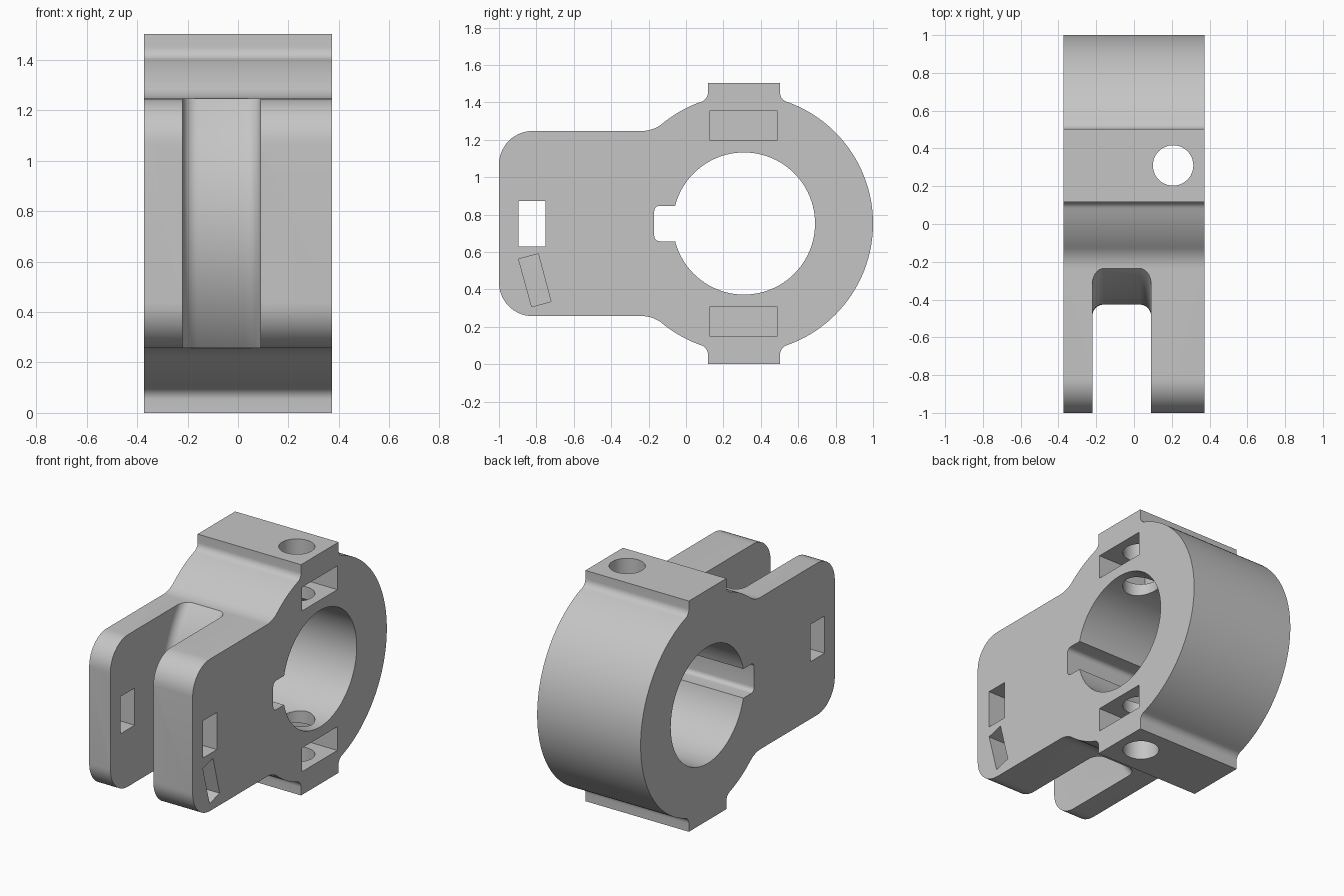
import bpy, bmesh
from math import sin, cos, pi, atan2, hypot, sqrt, radians

if "Cube" in bpy.data.objects:
    bpy.data.objects.remove(bpy.data.objects["Cube"])

HALF_W = 0.373           # half thickness along x
CY, CZ = 0.31, 0.752     # bore axis
RING, BORE = 0.69, 0.38
ARM, PAD = 0.495, 0.193  # arm half height, pad half width
BOLT_X, BOLT_R = 0.207, 0.107

grey = bpy.data.materials.new("plain grey")
grey.use_nodes = True
colour = (0.56, 0.56, 0.56, 1)
grey.diffuse_color = colour
grey.node_tree.nodes["Principled BSDF"].inputs["Base Color"].default_value = colour


def loft(name, sections):
    """Solid through a list of closed loops with equal point counts."""
    bm = bmesh.new()
    rings = [[bm.verts.new(p) for p in s] for s in sections]
    n = len(rings[0])
    for a, b in zip(rings, rings[1:]):
        for i in range(n):
            j = (i + 1) % n
            bm.faces.new((a[i], a[j], b[j], b[i]))
    bm.faces.new(rings[0])
    bm.faces.new(rings[-1])
    bmesh.ops.recalc_face_normals(bm, faces=bm.faces)
    mesh = bpy.data.meshes.new(name)
    bm.to_mesh(mesh)
    bm.free()
    mesh.materials.append(grey)
    ob = bpy.data.objects.new(name, mesh)
    bpy.context.collection.objects.link(ob)
    return ob


def prism(name, points, x0, x1):
    """Extrude a (y, z) outline along x."""
    return loft(name, [[(x, y, z) for y, z in points] for x in (x0, x1)])


def arc(cx, cy, r, a0, a1, n):
    return [(cx + r * cos(a0 + (a1 - a0) * i / n),
             cy + r * sin(a0 + (a1 - a0) * i / n)) for i in range(n + 1)]


def rect(y0, y1, z0, z1):
    return [(y0, z0), (y1, z0), (y1, z1), (y0, z1)]


# Upper half of the outline, relative to the bore axis
corner, neck, pad_fillet = 0.18, 0.17, 0.05
neck_z = ARM + neck
neck_y = -sqrt((RING + neck) ** 2 - neck_z ** 2)
neck_a = atan2(neck_z, neck_y)
pad_y = PAD + pad_fillet
pad_z = sqrt((RING + pad_fillet) ** 2 - pad_y ** 2)
pad_a = atan2(pad_z, pad_y)
front = -1 - CY

upper = arc(front + corner, ARM - corner, corner, pi, pi / 2, 14)
upper += arc(neck_y, neck_z, neck, -pi / 2, neck_a - pi, 12)
upper += arc(0, 0, RING, neck_a, pi - pad_a, 12)[1:]
upper += arc(-pad_y, pad_z, pad_fillet, -pad_a, 0, 8)[1:]
upper += [(-PAD, CZ), (PAD, CZ)]
upper += arc(pad_y, pad_z, pad_fillet, pi, pi + pad_a, 8)
upper += arc(0, 0, RING, pad_a, 0, 36)[1:]
lower = [(y, -z) for y, z in reversed(upper[:-1])]
clamp = prism("clamp_body", [(y + CY, z + CZ) for y, z in upper + lower],
              -HALF_W, HALF_W)

# Bore with a rounded keyway
key_h, key_r, key_y = 0.095, 0.03, -0.17
open_a = pi - atan2(key_h, sqrt(BORE ** 2 - key_h ** 2))
bore = arc(CY, CZ, BORE, -open_a, open_a, 88)
bore += arc(key_y + key_r, CZ + key_h - key_r, key_r, pi / 2, pi, 6)
bore += arc(key_y + key_r, CZ - key_h + key_r, key_r, pi, 1.5 * pi, 6)
cutters = [prism("bore_cutter", bore, -1, 1)]

# Slot between the arms, its rounded end following the ring
x0, x1, f = -0.22, 0.09, 0.06
slot_r = hypot(neck_y, ARM)
section = arc(x0 + f, slot_r + f, f, pi, 1.5 * pi, 8)
section += arc(x1 - f, slot_r + f, f, 1.5 * pi, 2 * pi, 8)
section += [(x1, 1.9), (x0, 1.9)]
angles = [radians(125 + 110 * i / 44) for i in range(45)]
cutters.append(loft("slot_cutter", [
    [(x, CY + r * cos(a), CZ + r * sin(a)) for x, r in section] for a in angles]))

# Vertical bolt hole through both pads
bolt = arc(BOLT_X, CY, BOLT_R, 0, 2 * pi, 48)[:-1]
cutters.append(loft("bolt_cutter", [[(x, y, z) for x, y in bolt] for z in (-0.2, 1.8)]))

# Nut pockets opening on the left side, above and below the bore
for side in (1, -1):
    z0, z1 = sorted((CZ + side * 0.447, CZ + side * 0.601))
    cutters.append(prism("nut_pocket_cutter", rect(0.125, 0.49, z0, z1), 0.02, 1))

# Window through both arms, slanted window through the left arm only
cutters.append(prism("window_cutter", rect(-0.895, -0.75, 0.63, 0.872), -1, 1))
slanted = [(-0.895, 0.562), (-0.79, 0.59), (-0.722, 0.335), (-0.825, 0.307)]
cutters.append(prism("slanted_window_cutter", slanted, 0, 1))

# Apply the cuts, then smooth the curved surfaces
bpy.context.view_layer.objects.active = clamp
for cutter in cutters:
    cutter.hide_render = True
    mod = clamp.modifiers.new(cutter.name, 'BOOLEAN')
    mod.operation = 'DIFFERENCE'
    mod.solver = 'EXACT'
    mod.object = cutter
    bpy.ops.object.modifier_apply(modifier=mod.name)
    bpy.data.objects.remove(cutter)

bpy.ops.object.select_all(action='DESELECT')
clamp.select_set(True)
bpy.ops.object.shade_smooth_by_angle(angle=radians(30))
